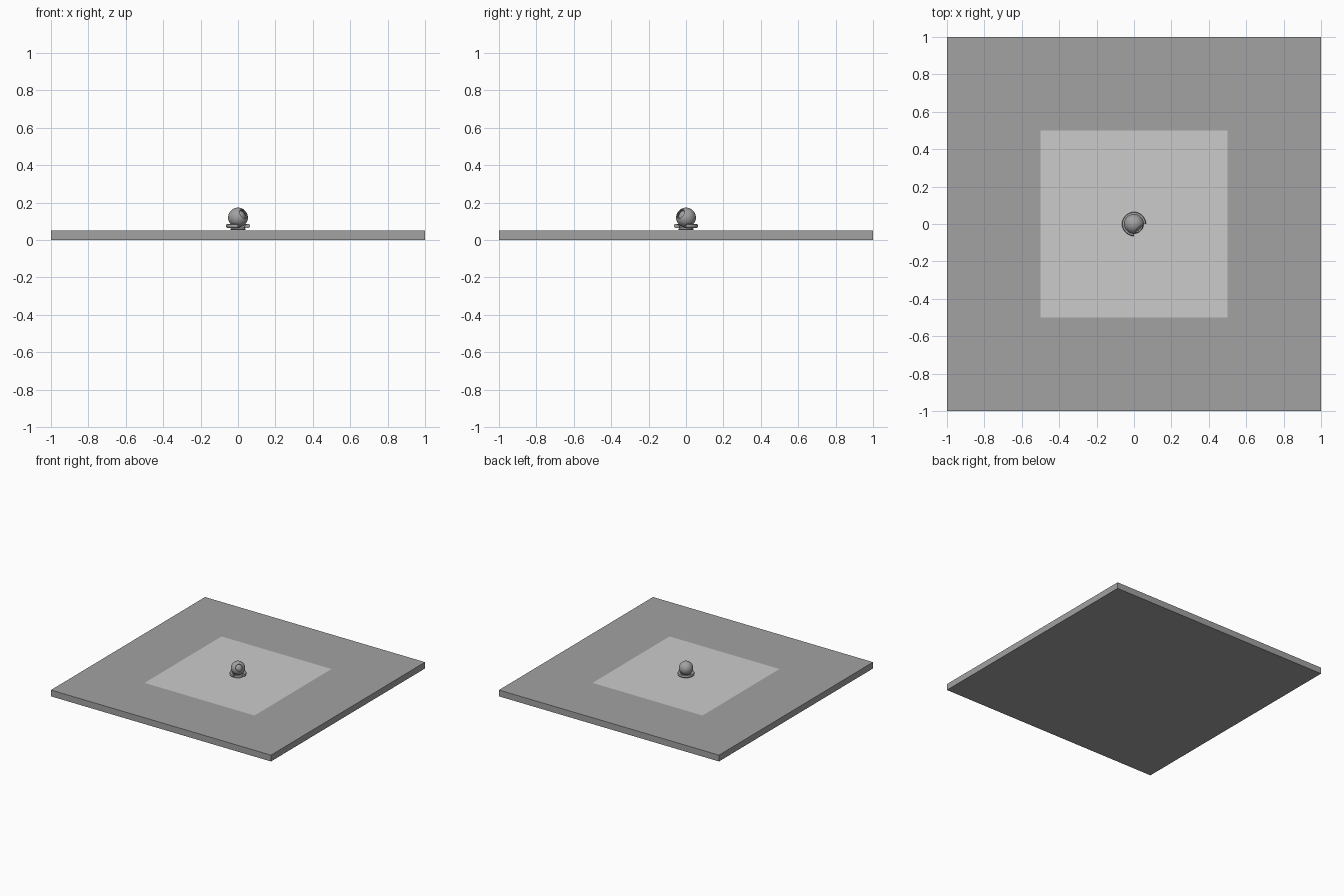
import bpy, bmesh
from math import sin, cos, radians
from mathutils import Vector, Matrix

if "Cube" in bpy.data.objects:
    bpy.data.objects.remove(bpy.data.objects["Cube"])

SLAB_TOP = 0.052
BALL_Z, BALL_R = 0.12, 0.053


def material(name, v):
    m = bpy.data.materials.new(name)
    m.diffuse_color = (v, v, v, 1)
    m.use_nodes = True
    m.node_tree.nodes["Principled BSDF"].inputs["Base Color"].default_value = m.diffuse_color
    return m


dark = material("dark_grey", 0.36)
light = material("light_grey", 0.8)


def finish(bm, name, mat, smooth=True):
    me = bpy.data.meshes.new(name)
    bmesh.ops.recalc_face_normals(bm, faces=bm.faces)
    bm.to_mesh(me)
    bm.free()
    ob = bpy.data.objects.new(name, me)
    bpy.context.collection.objects.link(ob)
    me.materials.append(mat)
    if smooth:
        bpy.ops.object.select_all(action='DESELECT')
        bpy.context.view_layer.objects.active = ob
        ob.select_set(True)
        bpy.ops.object.shade_smooth_by_angle(angle=radians(35))
    return ob


def lathe(name, profile, mat, degrees=360, steps=64, matrix=None, closed=True):
    """Spin an (r, z) profile round z, starting at +x; cap a partial sweep."""
    bm = bmesh.new()
    full = degrees == 360
    rings = []
    for i in range(steps if full else steps + 1):
        a = radians(degrees) * i / steps
        rings.append([bm.verts.new((r * cos(a), r * sin(a), z)) for r, z in profile])
    n = len(profile)
    for i in range(steps):
        a, b = rings[i], rings[(i + 1) % len(rings)]
        for j in range(n if closed else n - 1):
            k = (j + 1) % n
            bm.faces.new((a[j], b[j], b[k], a[k]))
    if not full:
        bm.faces.new(rings[0])
        bm.faces.new(rings[-1][::-1])
    bmesh.ops.remove_doubles(bm, verts=bm.verts, dist=1e-6)
    if matrix:
        bm.transform(matrix)
    return finish(bm, name, mat)


# Floor slab
bm = bmesh.new()
bmesh.ops.create_cube(bm, size=1, matrix=Matrix.Translation((0, 0, SLAB_TOP / 2))
                      @ Matrix.Diagonal((2, 2, SLAB_TOP, 1)))
finish(bm, "floor_slab", dark, False)

# Light square inlay lying on the slab
bm = bmesh.new()
bmesh.ops.create_grid(bm, x_segments=1, y_segments=1, size=0.5,
                      matrix=Matrix.Translation((0, 0, SLAB_TOP + 0.001)))
finish(bm, "light_square", light, False)

# Outer ball shell with a round window facing front right and slightly up
window = Vector((0.62, -0.62, 0.42)).to_track_quat('Z', 'Y').to_matrix().to_4x4()
place = Matrix.Translation((0, 0, BALL_Z)) @ window
inner_r, N = BALL_R - 0.005, 28
angles = [radians(30 + 150 * i / N) for i in range(N + 1)]
shell = [(BALL_R * sin(a), BALL_R * cos(a)) for a in angles]
shell += [(inner_r * sin(a), inner_r * cos(a)) for a in reversed(angles)]
lathe("ball_shell", shell, dark, matrix=place)

# Inner ball seen through the window
bm = bmesh.new()
bmesh.ops.create_uvsphere(bm, u_segments=40, v_segments=20, radius=0.041,
                          matrix=Matrix.Translation((0, 0, BALL_Z)))
finish(bm, "inner_ball", dark)

# Stand collar: rounded lip, open over the front right quarter
collar = [(0.034, 0.065), (0.056, 0.063), (0.061, 0.066), (0.064, 0.072),
          (0.064, 0.079), (0.061, 0.084), (0.056, 0.086), (0.049, 0.085),
          (0.043, 0.081), (0.036, 0.074)]
lathe("stand_collar", collar, dark, degrees=270, steps=48)

# Foot disc and short neck under the ball
foot = [(0, 0.0535), (0.038, 0.0535), (0.041, 0.056), (0.041, 0.059),
        (0.038, 0.062), (0.036, 0.068), (0, 0.068)]
lathe("stand_foot", foot, dark, closed=False)
